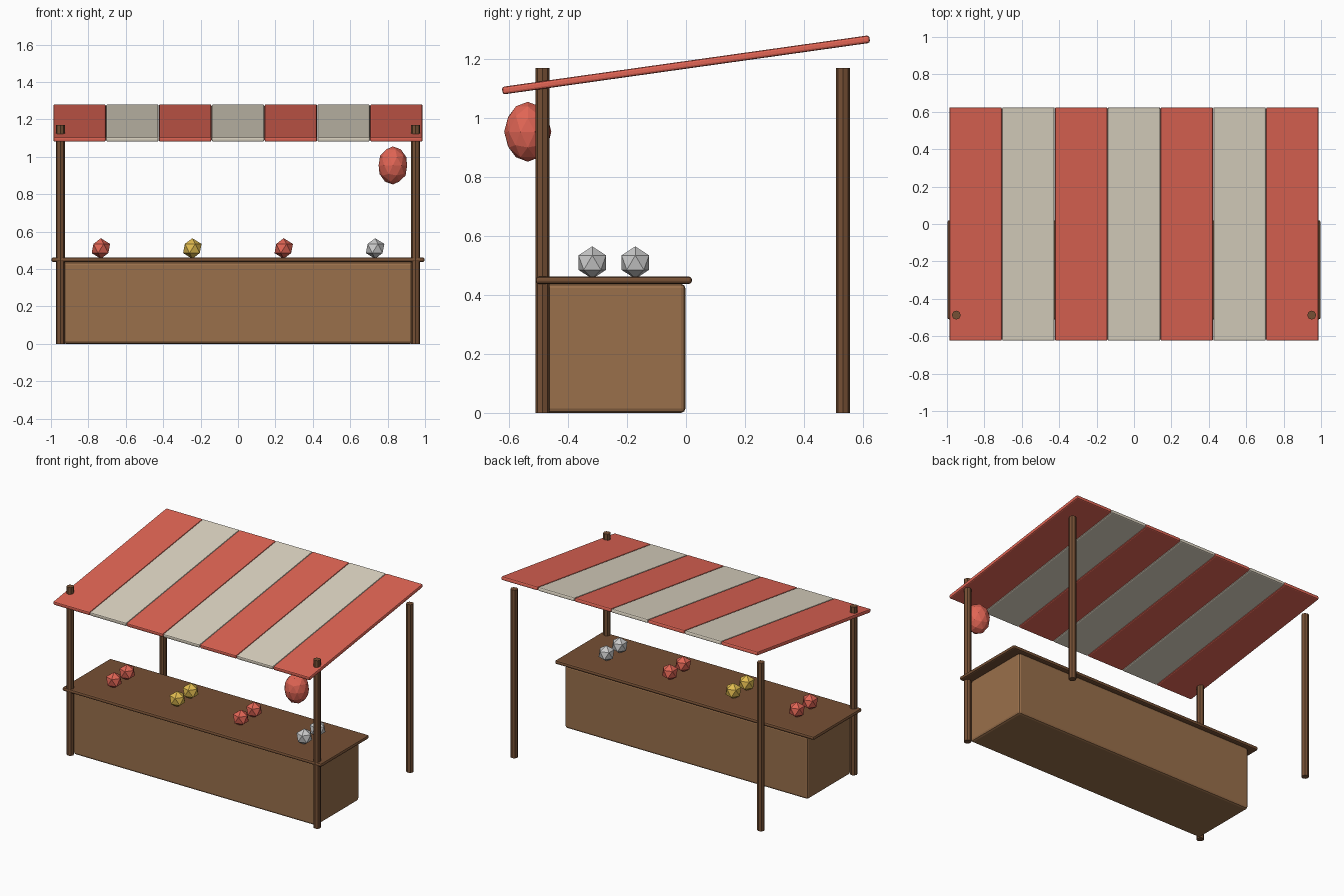
import bpy
import math

if "Cube" in bpy.data.objects:
    bpy.data.objects.remove(bpy.data.objects["Cube"])


def colour(name, rgb):
    m = bpy.data.materials.new(name)
    m.diffuse_color = (*rgb, 1)
    m.use_nodes = True
    m.node_tree.nodes["Principled BSDF"].inputs["Base Color"].default_value = m.diffuse_color
    return m


RED = colour("red", (0.75, 0.13, 0.09))
CREAM = colour("cream", (0.73, 0.67, 0.55))
WOOD = colour("wood", (0.32, 0.16, 0.07))
DARK_WOOD = colour("dark_wood", (0.18, 0.08, 0.035))
GOLD = colour("gold", (0.75, 0.5, 0.08))


def finish(name, mat):
    ob = bpy.context.object
    ob.name = name
    if mat:
        ob.data.materials.append(mat)
    return ob


def box(name, centre, size, bevel, mat, tilt=0.0):
    bpy.ops.mesh.primitive_cube_add(size=1)
    ob = finish(name, mat)
    ob.scale = size
    bpy.ops.object.transform_apply(location=False, rotation=False, scale=True)
    ob.location = centre
    ob.rotation_euler.x = tilt
    mod = ob.modifiers.new("bevel", 'BEVEL')
    mod.width = bevel
    mod.segments = 2
    return ob


# Counter and its worktop
box("counter", (0, -0.24, 0.219), (1.87, 0.476, 0.438), 0.015, WOOD)
box("counter_top", (0, -0.245, 0.45), (1.995, 0.53, 0.025), 0.01, DARK_WOOD)

# Four posts
for side, x in (("left", -0.95), ("right", 0.95)):
    for end, y in (("front", -0.487), ("back", 0.533)):
        bpy.ops.mesh.primitive_cylinder_add(
            vertices=8, radius=0.024, depth=1.17, location=(x, y, 0.585))
        finish(f"{end}_{side}_post", DARK_WOOD)

# Striped sloping canopy
for i in range(7):
    box(f"canopy_stripe_{i + 1}", ((i - 3) * 0.2823, 0, 1.181),
        (0.281, 1.259, 0.026), 0.008, CREAM if i % 2 else RED, math.radians(8))

# Pairs of goods on the counter
for i, mat in enumerate((RED, GOLD, RED, None)):
    for j, y in enumerate((-0.318, -0.172)):
        bpy.ops.mesh.primitive_ico_sphere_add(
            subdivisions=1, radius=0.055, location=(-0.733 + i * 0.4887, y, 0.51))
        finish(f"goods_{i + 1}_{j + 1}", mat)

# Hanging paper lantern
bpy.ops.mesh.primitive_ico_sphere_add(
    subdivisions=2, radius=0.08, location=(0.828, -0.537, 0.954))
finish("lantern", RED).scale.z = 1.27
